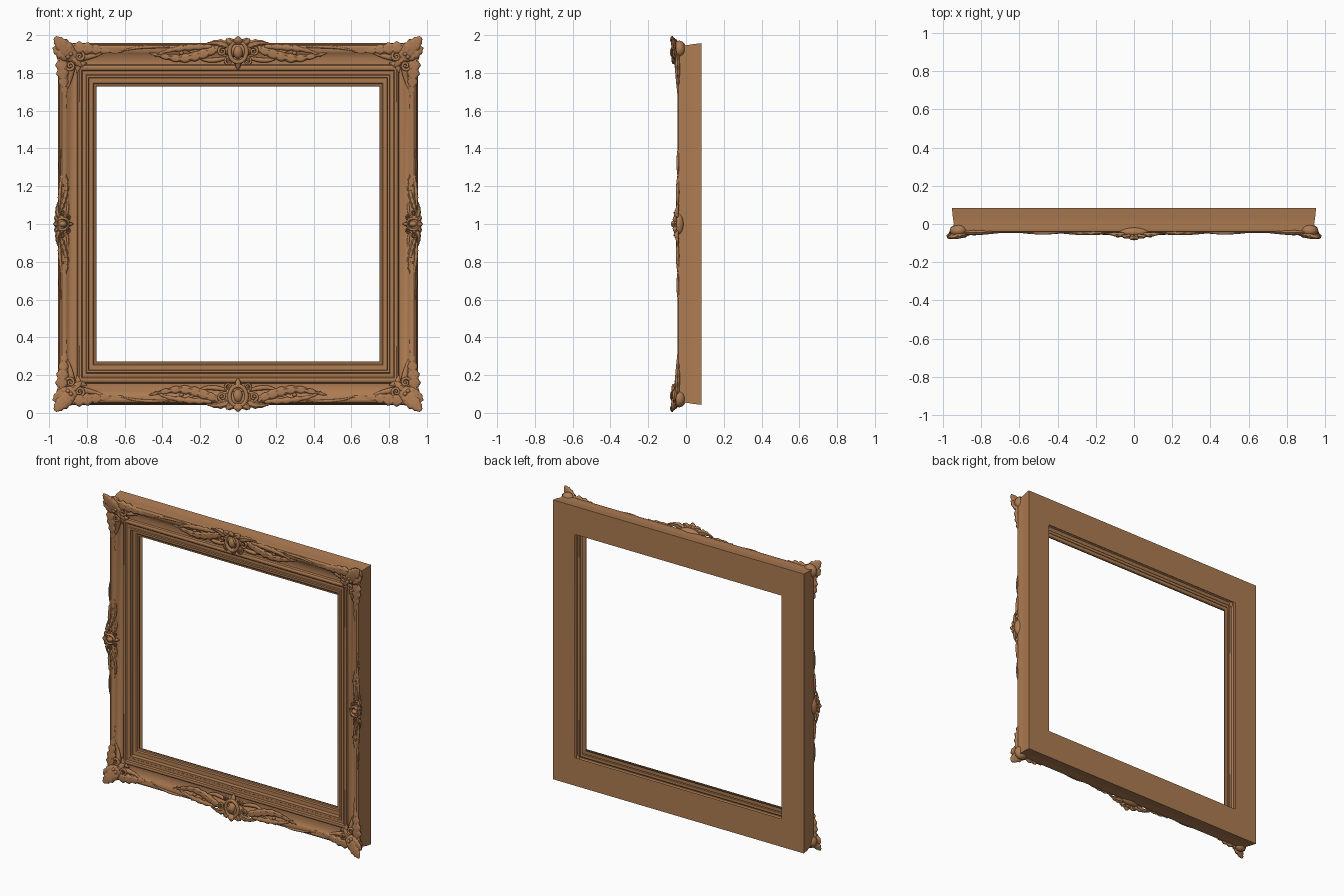
import bpy, bmesh, math
from mathutils import Matrix, Vector

if "Cube" in bpy.data.objects:
    bpy.data.objects.remove(bpy.data.objects["Cube"])

wood = bpy.data.materials.new("carved_wood")
wood.diffuse_color = (0.42, 0.2, 0.085, 1)
wood.use_nodes = True
wood.node_tree.nodes["Principled BSDF"].inputs["Base Color"].default_value = wood.diffuse_color
LIFT = Matrix.Translation((0, 0, 1))            # frame centre sits at z = 1
SWAP = Matrix(((0, 0, 1, 0), (0, 1, 0, 0), (1, 0, 0, 0), (0, 0, 0, 1)))


def finish(name, bm, angle=40, recalc=True):
    if recalc:
        bmesh.ops.recalc_face_normals(bm, faces=bm.faces)
    me = bpy.data.meshes.new(name)
    bm.to_mesh(me)
    bm.free()
    ob = bpy.data.objects.new(name, me)
    me.materials.append(wood)
    bpy.context.collection.objects.link(ob)
    bpy.ops.object.select_all(action='DESELECT')
    ob.select_set(True)
    bpy.context.view_layer.objects.active = ob
    bpy.ops.object.shade_smooth_by_angle(angle=math.radians(angle))


def smooth(pts, n=6):
    # Catmull-Rom through (x, y, z, radius) points
    p = [Vector(q) for q in pts]
    p = [2 * p[0] - p[1]] + p + [2 * p[-1] - p[-2]]
    out = []
    for i in range(1, len(p) - 2):
        a, b, c, d = p[i - 1:i + 3]
        for s in range(n):
            t = s / n
            out.append(0.5 * (2 * b + (c - a) * t + (2 * a - 5 * b + 4 * c - d) * t * t
                              + (3 * b - a - 3 * c + d) * t ** 3))
    return out + [p[-2]]


def sweep(bm, M, pts, k=0.6, frill=0.0, crease=0.0):
    # tapered carved strand; k = relief / width, frill = wavy leaf edge, crease = centre vein
    path, rings, sides = smooth(pts), [], 12
    for i, q in enumerate(path):
        t = path[min(i + 1, len(path) - 1)] - path[max(i - 1, 0)]
        side = Vector((-t[2], 0, t[0])).normalized()
        r = max(q[3], 0.002)
        w = r * (1 + frill * math.sin(i * 1.6))
        ring = []
        for j in range(sides):
            a = 2 * math.pi * j / sides
            h = k * r * math.sin(a) * (1 - crease * (abs(math.cos(a)) < 0.1))
            ring.append(bm.verts.new(M @ (q.xyz + side * w * math.cos(a) - Vector((0, h, 0)))))
        rings.append(ring)
    for a, b in zip(rings, rings[1:]):
        for j in range(sides):
            bm.faces.new((a[j], a[j - 1], b[j - 1], b[j]))
    bm.faces.new(rings[0])
    bm.faces.new(rings[-1])


def blob(bm, M, loc, size):
    bmesh.ops.create_uvsphere(bm, u_segments=16, v_segments=10, radius=1,
                              matrix=M @ Matrix.Translation(loc) @ Matrix.Diagonal((*size, 1)))


def volute(bm, M, x, y, z, r, start, turns=1.4, spin=1):
    pts = []
    for i in range(13):
        f = i / 12
        a = start + spin * f * turns * 2 * math.pi
        rr = r * (1 - 0.8 * f)
        pts.append((x + rr * math.cos(a), y - 0.012 * f, z + rr * math.sin(a), r * (0.32 - 0.12 * f)))
    sweep(bm, M, pts, 0.9)


# Moulding: profile (half width, y) from back lip round the outside to the sight edge
profile = [(.783, .083), (.952, .083), (.948, .04), (.942, 0), (.946, -.025), (.942, -.04),
           (.932, -.046), (.918, -.044), (.905, -.035), (.885, -.023), (.866, -.019),
           (.852, -.023), (.848, -.034), (.838, -.039), (.828, -.036), (.822, -.029),
           (.806, -.029), (.803, -.034), (.792, -.034), (.79, -.008), (.768, -.006),
           (.762, 0), (.752, .002), (.75, .012)]
bm = bmesh.new()
rings = []
for x, y in profile:
    z = .727 + (x - .75) * 1.14
    rings.append([bm.verts.new((sx * x, y, 1 + sz * z)) for sx, sz in ((1, 1), (-1, 1), (-1, -1), (1, -1))])
for a, b in zip(rings, rings[1:]):
    for j in range(4):
        bm.faces.new((a[j], a[j - 1], b[j - 1], b[j]))
bm.normal_update()
bm.faces.ensure_lookup_table()
if bm.faces[0].normal.y < 0:
    bmesh.ops.reverse_faces(bm, faces=bm.faces)
finish("frame_moulding", bm, 30, recalc=False)


def corner(bm, M):
    # flared shell under the horn
    blob(bm, M, (.918, -.035, .925), (.046, .034, .046))
    sweep(bm, M, [(.84, -.035, .85, .012), (.885, -.05, .895, .036), (.93, -.062, .945, .038),
                  (.958, -.07, .978, .02), (.966, -.072, .992, .006)], .45, .12, .35)
    for S in (Matrix.Identity(4), SWAP):
        D = M @ S
        # shell lobes either side of the horn
        sweep(bm, D, [(.87, -.04, .88, .012), (.89, -.055, .92, .026), (.915, -.06, .955, .022),
                      (.94, -.062, .973, .01)], .55, .1, .3)
        # long leaf running along the rail, and its under-strand
        sweep(bm, D, [(.9, -.045, .935, .02), (.83, -.045, .932, .03), (.76, -.043, .925, .024),
                      (.69, -.04, .918, .014), (.6, -.036, .91, .005)], .5, .22, .35)
        sweep(bm, D, [(.87, -.04, .88, .012), (.81, -.034, .883, .017), (.75, -.03, .895, .01),
                      (.69, -.036, .922, .008), (.63, -.042, .935, .003)], .8)
        volute(bm, D, .838, -.045, .888, .026, 1.2)
        sweep(bm, D, [(.87, -.035, .86, .012), (.84, -.036, .845, .016), (.8, -.036, .855, .004)], .6, .15)
        blob(bm, D, (.885, -.058, .9), (.012, .014, .012))
    # inner leaf over the mitre
    sweep(bm, M, [(.885, -.045, .89, .012), (.86, -.046, .865, .02), (.825, -.04, .83, .004)], .6, .1, .3)


def crest(bm, M):
    # central cartouche: oval boss, rim, crown and drop
    blob(bm, M, (0, -.04, .925), (.085, .028, .042))
    blob(bm, M, (0, -.055, .91), (.026, .024, .036))
    sweep(bm, M, [(.045 * math.sin(a), -.06, .912 + .055 * math.cos(a), .011)
                  for a in [i * math.pi / 6 for i in range(13)]], .9)
    sweep(bm, M, [(0, -.05, .94, .012), (0, -.066, .968, .026), (0, -.07, .985, .014),
                  (0, -.07, .994, .004)], .5, .1, .3)
    sweep(bm, M, [(0, -.05, .87, .018), (0, -.047, .845, .016), (0, -.04, .815, .004)], .7, .1)
    for s in (1, -1):
        D = M @ Matrix.Diagonal((s, 1, 1, 1))
        # crown petals and curled scrolls
        sweep(bm, D, [(.015, -.05, .94, .012), (.04, -.06, .965, .02), (.065, -.058, .976, .006)], .6, .1, .3)
        sweep(bm, D, [(.04, -.045, .93, .014), (.075, -.052, .952, .022), (.12, -.048, .96, .014),
                      (.17, -.042, .953, .004)], .6, .15, .3)
        volute(bm, D, .083, -.05, .915, .025, 2.5, spin=-1)
        volute(bm, D, .05, -.045, .862, .02, 1, spin=-1)
        # long ribbon sweeping down then back up to the rail
        sweep(bm, D, [(.09, -.045, .935, .012), (.15, -.043, .913, .022), (.22, -.037, .89, .024),
                      (.3, -.033, .876, .02), (.38, -.034, .885, .013), (.47, -.038, .905, .004)], .5, .15, .35)
        # upper garland and crossing tendril
        sweep(bm, D, [(.14, -.045, .94, .008), (.22, -.045, .937, .015), (.3, -.044, .93, .014),
                      (.38, -.04, .915, .009), (.44, -.032, .888, .003)], .6, .2)
        sweep(bm, D, [(.06, -.035, .88, .008), (.12, -.03, .868, .013), (.18, -.028, .872, .01),
                      (.25, -.04, .915, .007), (.32, -.044, .945, .003)], .8)
        # tail strand linking to the corner leaf
        sweep(bm, D, [(.36, -.042, .935, .003), (.45, -.044, .938, .008), (.54, -.043, .932, .007),
                      (.62, -.038, .915, .003)], .8)
        blob(bm, D, (.3, -.038, .905), (.012, .012, .01))


# Corner ornaments
for v, sz in (("upper", 1), ("lower", -1)):
    for h, sx in (("left", -1), ("right", 1)):
        bm = bmesh.new()
        corner(bm, LIFT @ Matrix.Diagonal((sx, 1, sz, 1)))
        finish(f"corner_ornament_{v}_{h}", bm)

# Crests on the top and bottom rails; smaller, flatter copies on the side rails
for s, rail, side in ((1, "top", "right"), (-1, "bottom", "left")):
    bm = bmesh.new()
    crest(bm, LIFT @ Matrix.Diagonal((1, 1.08, s, 1)))
    finish(f"crest_{rail}", bm)
    small = Matrix.Translation((0, 0, .955 * .4)) @ Matrix.Diagonal((.68, 1, .6, 1))
    bm = bmesh.new()
    crest(bm, LIFT @ Matrix.Diagonal((s, 1, 1, 1)) @ SWAP @ small)
    finish(f"crest_{side}", bm)
